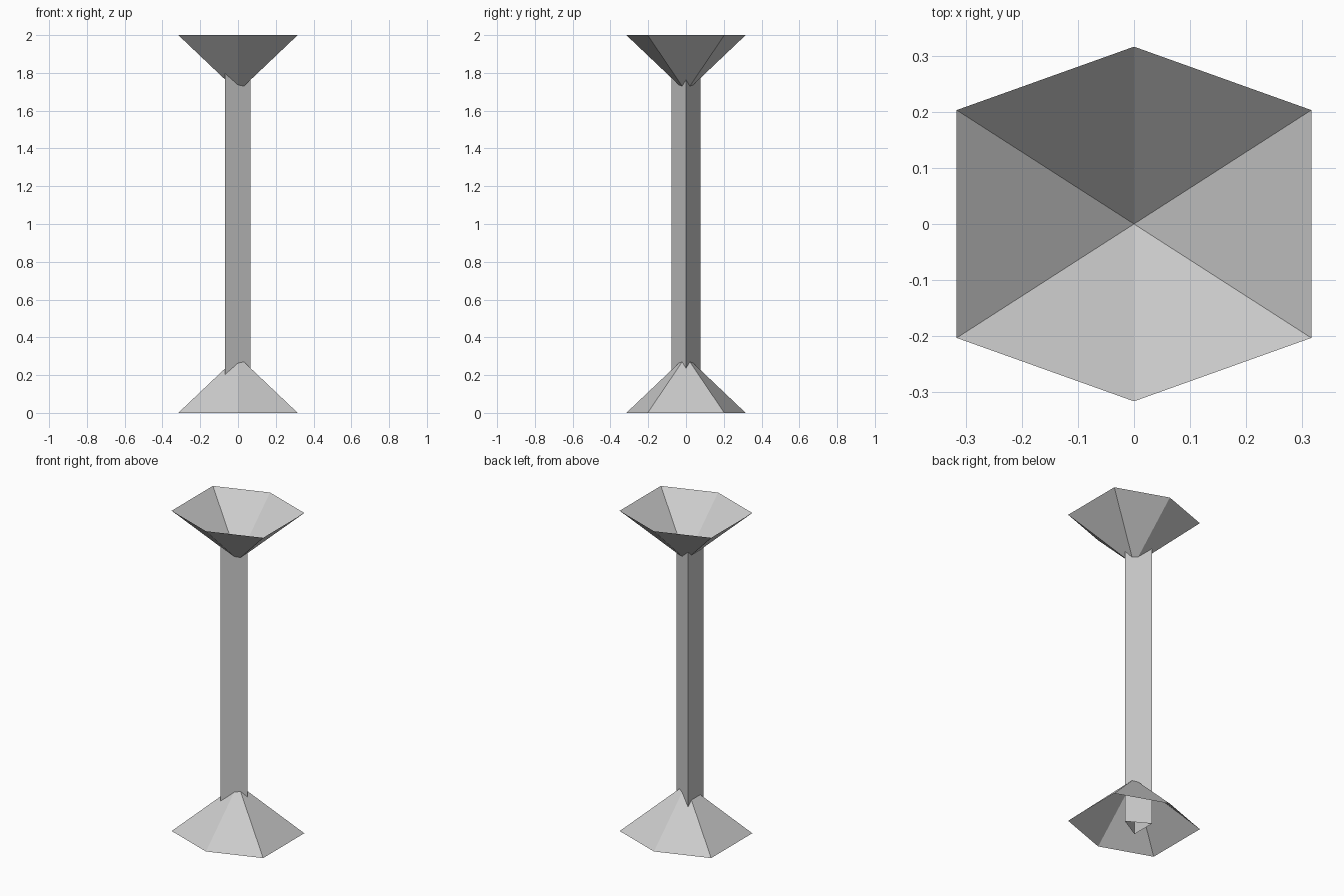
import bpy
import bmesh

HALF = 0.316          # half width of the hexagonal rims
CORNER = 0.203        # y of the four side corners
CONE_H = 0.3

cube = bpy.data.objects.get("Cube")
if cube:
    bpy.data.objects.remove(cube, do_unlink=True)

grey = bpy.data.materials.new("light_grey")
grey.use_nodes = True
colour = (0.6, 0.6, 0.6, 1.0)
grey.diffuse_color = colour
grey.node_tree.nodes["Principled BSDF"].inputs["Base Color"].default_value = colour


def finish(name, bm):
    mesh = bpy.data.meshes.new(name)
    bm.to_mesh(mesh)
    bm.free()
    mesh.materials.append(grey)
    obj = bpy.data.objects.new(name, mesh)
    bpy.context.collection.objects.link(obj)
    return obj


def open_cone(name, rim_z, apex_z):
    """Six-sided cone shell without a cap on its rim."""
    bm = bmesh.new()
    rim_xy = [(0, -HALF), (HALF, -CORNER), (HALF, CORNER),
              (0, HALF), (-HALF, CORNER), (-HALF, -CORNER)]
    rim = [bm.verts.new((x, y, rim_z)) for x, y in rim_xy]
    apex = bm.verts.new((0, 0, apex_z))
    for i, v in enumerate(rim):
        face = bm.faces.new((v, rim[(i + 1) % len(rim)], apex))
        if apex_z < rim_z:
            face.normal_flip()
    return finish(name, bm)


def open_prism(name, outline, z0, z1):
    """Straight tube with open ends."""
    bm = bmesh.new()
    low = [bm.verts.new((x, y, z0)) for x, y in outline]
    high = [bm.verts.new((x, y, z1)) for x, y in outline]
    for i in range(len(outline)):
        j = (i + 1) % len(outline)
        bm.faces.new((low[i], low[j], high[j], high[i]))
    return finish(name, bm)


# Foot, bowl and the three-sided stem between them
open_cone("base", 0, CONE_H)
open_cone("bowl", 2, 2 - CONE_H)
open_prism("stem", [(0.067, 0), (-0.068, 0.077), (-0.068, -0.077)], 0, 1.8)
